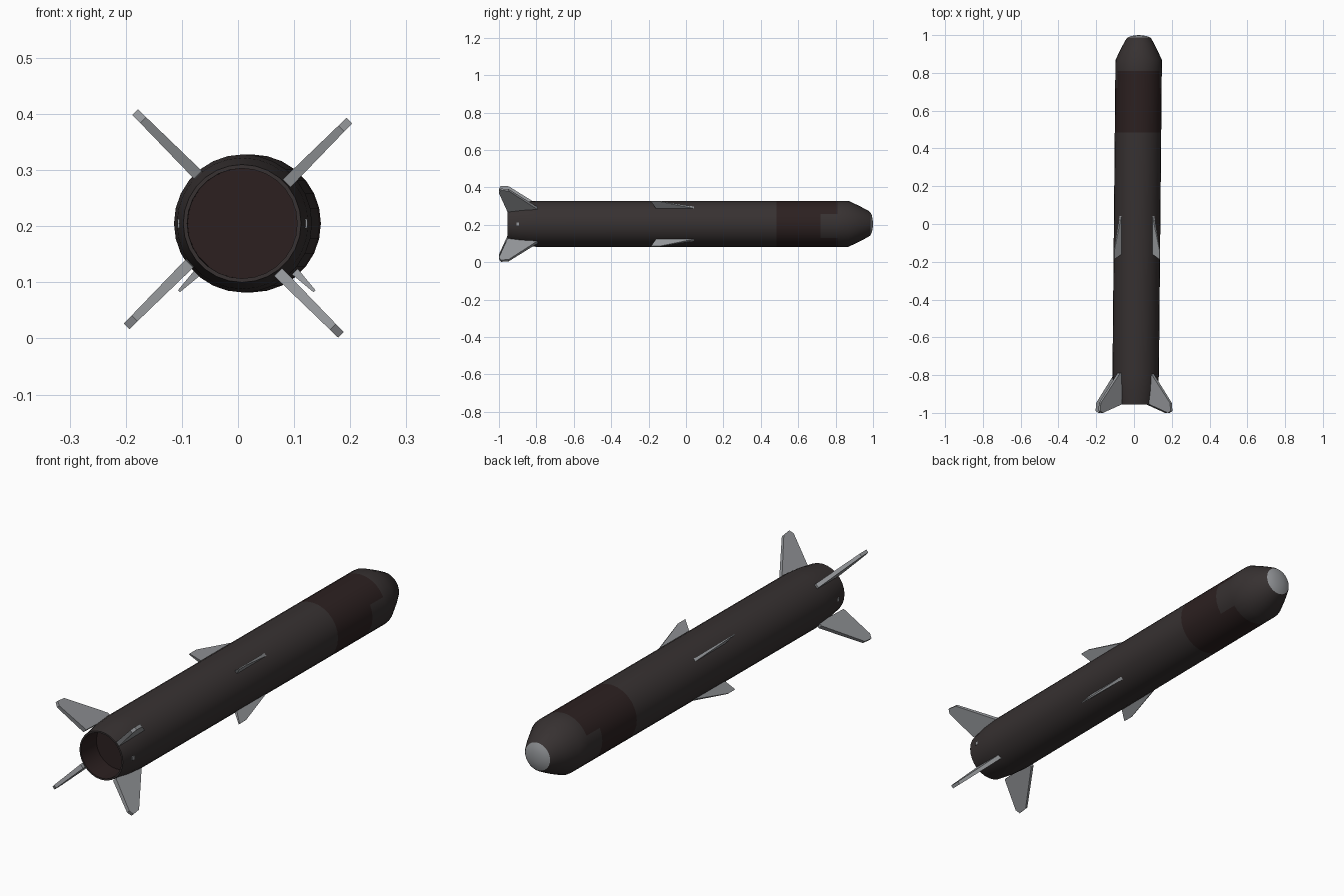
import bpy, bmesh, math

if "Cube" in bpy.data.objects:
    bpy.data.objects.remove(bpy.data.objects["Cube"])

CZ = 0.205          # height of the body axis
SIDES = 28


def material(name, rgb):
    m = bpy.data.materials.new(name)
    m.diffuse_color = (*rgb, 1)
    m.use_nodes = True
    m.node_tree.nodes["Principled BSDF"].inputs["Base Color"].default_value = m.diffuse_color
    return m


CASING = material("dark brown grey", (0.038, 0.031, 0.031))
BAND = material("dark maroon", (0.025, 0.0145, 0.0145))
METAL = material("light grey metal", (0.30, 0.31, 0.325))


def axis_x(y):
    """The body is yawed very slightly, so its axis drifts in x."""
    return 0.0165 + 0.0095 * y


def finish(bm, name, mats, smooth=None):
    bmesh.ops.recalc_face_normals(bm, faces=bm.faces)
    me = bpy.data.meshes.new(name)
    bm.to_mesh(me)
    bm.free()
    for m in mats:
        me.materials.append(m)
    ob = bpy.data.objects.new(name, me)
    bpy.context.collection.objects.link(ob)
    if smooth:
        bpy.context.view_layer.objects.active = ob
        ob.select_set(True)
        bpy.ops.object.shade_smooth_by_angle(angle=math.radians(smooth))
        ob.select_set(False)
    return ob


def lathe(name, profile, mats, rule=None):
    """Revolve (y, radius) points round the body axis; radius 0 closes an end."""
    bm = bmesh.new()
    rings = []
    for y, r in profile:
        n = SIDES if r > 0 else 1
        rings.append([bm.verts.new((axis_x(y) + r * math.cos(2 * math.pi * i / SIDES), y,
                                    CZ + r * math.sin(2 * math.pi * i / SIDES)))
                      for i in range(n)])
    for k, (a, b) in enumerate(zip(rings, rings[1:])):
        for i in range(SIDES):
            j = (i + 1) % SIDES
            vs = [a[i % len(a)], a[j % len(a)], b[j % len(b)], b[i % len(b)]]
            f = bm.faces.new(list(dict.fromkeys(vs)))
            if rule:
                f.material_index = rule(k, f.calc_center_median())
    return finish(bm, name, mats, 28)


def fin(name, angle, outline, root_t, tip_t, y_mid, shift=0.0, cx=None):
    """Radial slab from an (r, y) outline, thinning towards the tip."""
    bm = bmesh.new()
    a = math.radians(angle)
    rs = [r for r, _ in outline]
    lo, hi = min(rs), max(rs)
    cx = axis_x(y_mid) if cx is None else cx
    sides = []
    for s in (-0.5, 0.5):
        layer = []
        for r, y in outline:
            t = s * (root_t + (tip_t - root_t) * (r - lo) / (hi - lo)) + shift
            layer.append(bm.verts.new((cx + r * math.cos(a) + t * math.sin(a), y,
                                       CZ + r * math.sin(a) - t * math.cos(a))))
        bm.faces.new(layer)
        sides.append(layer)
    n = len(outline)
    for i in range(n):
        j = (i + 1) % n
        bm.faces.new((sides[0][i], sides[0][j], sides[1][j], sides[1][i]))
    return finish(bm, name, [METAL])


# Body: hollow tail, boat-tail, straight tube and blunt conical nose
body_profile = [(-0.85, 0), (-0.85, 0.098), (-0.955, 0.098), (-0.955, 0.105),
                (-0.88, 0.117), (-0.80, 0.123), (0.485, 0.123), (0.72, 0.123),
                (0.81, 0.123), (0.868, 0.123), (0.93, 0.094), (0.978, 0.068),
                (0.987, 0.060)]


def body_colour(k, c):
    if k < 2:                       # inside of the exhaust
        return 1
    if 0.485 < c.y < 0.72:          # painted band
        return 1
    if 0.72 < c.y < 0.81:           # band with a notch on each flank
        return 0 if -0.07 < c.z - CZ < 0.055 else 1
    return 0


lathe("body", body_profile, [CASING, BAND], body_colour)

# Seeker window at the nose tip
lathe("nose_window", [(0.987, 0.060), (0.994, 0.044), (0.998, 0.024), (1.0, 0)], [METAL])

# Four tail fins (offset sideways like a pinwheel) and four mid-body fins
tail = [(0.108, -0.79), (0.125, -0.79), (0.266, -0.948), (0.270, -0.99),
        (0.250, -1.0), (0.112, -0.955)]
wing = [(0.112, 0.043), (0.123, 0.043), (0.171, -0.14), (0.171, -0.187), (0.112, -0.155)]
for i in range(4):
    ang = 45 + 90 * i
    fin(f"tail_fin_{i + 1}", ang, tail, 0.020, 0.014, -0.9, 0.0107, 0.0)
    fin(f"mid_fin_{i + 1}", ang, wing, 0.016, 0.005, -0.1)

# Small studs on both flanks of the tail
for side, ang in (("right", 0), ("left", 180)):
    fin(f"tail_stud_{side}", ang,
        [(0.105, -0.893), (0.116, -0.893), (0.116, -0.907), (0.105, -0.907)],
        0.016, 0.016, -0.9)
